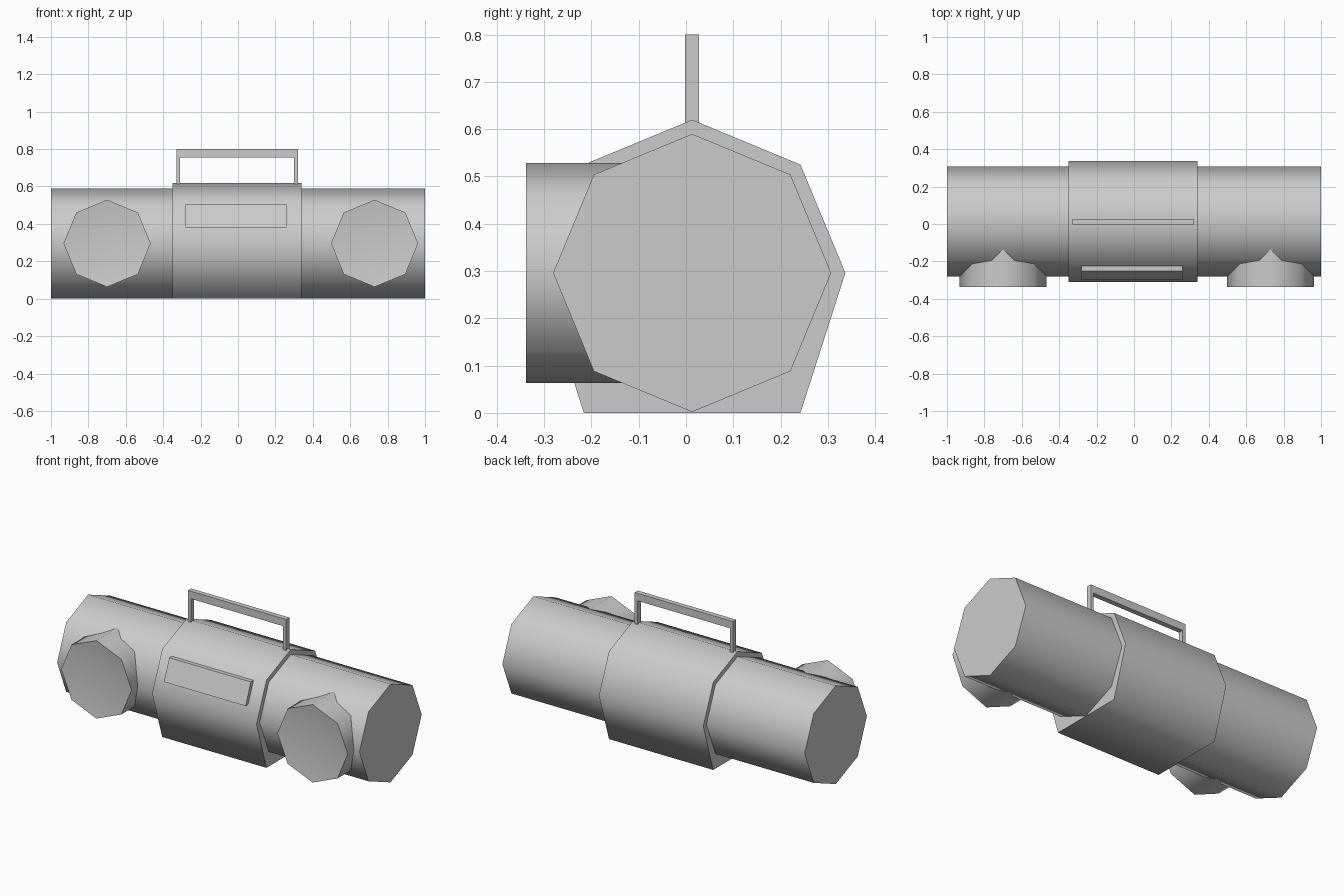
import bpy, bmesh, math
from mathutils import Vector

cube = bpy.data.objects.get("Cube")
if cube:
    bpy.data.objects.remove(cube)

grey = bpy.data.materials.new("light grey")
grey.use_nodes = True
grey.diffuse_color = (0.6, 0.6, 0.6, 1)
grey.node_tree.nodes["Principled BSDF"].inputs["Base Color"].default_value = (0.6, 0.6, 0.6, 1)

CY, CZ = 0.013, 0.296  # shared axis of the tube and housing


def octagon(u, v, r):
    return [(u + r * math.cos(i * math.pi / 4), v + r * math.sin(i * math.pi / 4)) for i in range(8)]


def prism(name, points, start, offset, smooth=False, dish=0):
    """Extrude a planar loop of points; an optional dish sinks the start cap."""
    bm = bmesh.new()
    cap = bm.faces.new([bm.verts.new(p) for p in points])
    result = bmesh.ops.extrude_face_region(bm, geom=[cap], use_keep_orig=True)
    moved = [g for g in result["geom"] if isinstance(g, bmesh.types.BMVert)]
    bmesh.ops.translate(bm, vec=Vector(offset), verts=moved)
    if dish:
        hub = bmesh.ops.poke(bm, faces=[cap])["verts"]
        bmesh.ops.translate(bm, vec=Vector(offset).normalized() * dish, verts=hub)
    bmesh.ops.recalc_face_normals(bm, faces=bm.faces)
    mesh = bpy.data.meshes.new(name)
    bm.to_mesh(mesh)
    bm.free()
    mesh.materials.append(grey)
    obj = bpy.data.objects.new(name, mesh)
    bpy.context.collection.objects.link(obj)
    obj.location = start
    if smooth:
        bpy.ops.object.select_all(action="DESELECT")
        obj.select_set(True)
        bpy.context.view_layer.objects.active = obj
        bpy.ops.object.shade_smooth_by_angle(angle=math.radians(76))
    return obj


def along_x(name, profile, x0, x1, smooth=False):
    return prism(name, [(0, y, z) for y, z in profile], (x0, 0, 0), (x1 - x0, 0, 0), smooth)


# Long tube
along_x("main_tube", octagon(CY, CZ, 0.294), -1, 1, True)

# Central housing: a larger octagon whose lower part is squared off to a flat foot
housing = [(y, z if z > CZ - 0.01 else 0) for y, z in octagon(CY, CZ, 0.324)]
del housing[6]
along_x("central_housing", housing, -0.35, 0.34, True)

# Speakers with shallow dished fronts
for name, x in (("right_speaker", -0.70), ("left_speaker", 0.73)):
    ring = [(u, 0, v) for u, v in octagon(0, CZ, 0.233)]
    prism(name, ring, (x, -0.338, 0), (0, 0.33, 0), True, dish=0.03)

# Slanted panel on the housing front
along_x("front_panel", [(-0.25, 0.505), (-0.30, 0.38), (-0.25, 0.38), (-0.20, 0.505)], -0.28, 0.26)

# Carrying handle as one bent frame
L, R, T = -0.33, 0.32, 0.80
frame = [(L, 0.6), (L, T), (R, T), (R, 0.6), (R - 0.02, 0.6),
         (R - 0.02, 0.755), (L + 0.02, 0.755), (L + 0.02, 0.6)]
prism("carry_handle", [(x, 0, z) for x, z in frame], (0, -0.002, 0), (0, 0.03, 0))
